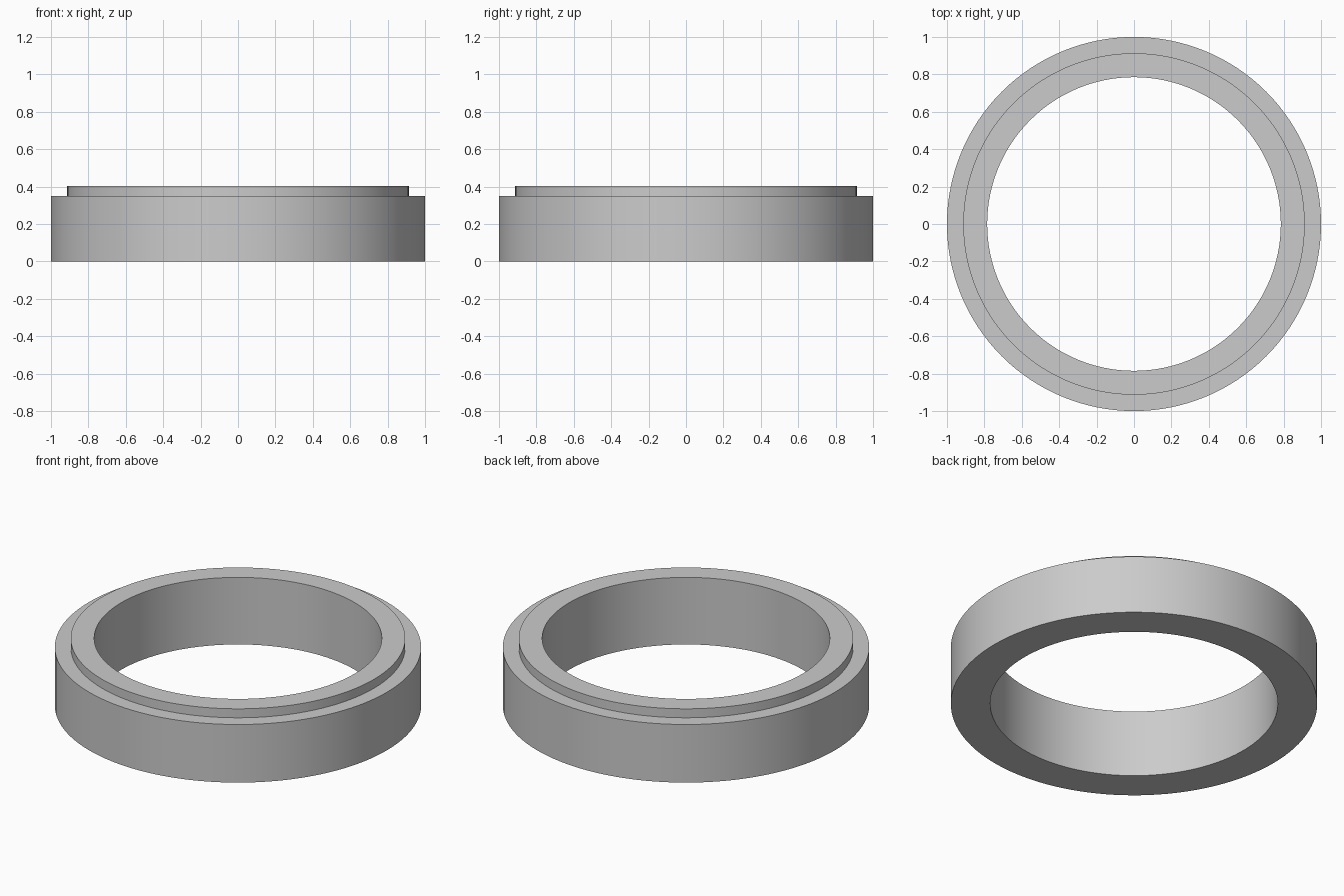
import bpy, bmesh
from math import cos, sin, tau, radians

if "Cube" in bpy.data.objects:
    bpy.data.objects.remove(bpy.data.objects["Cube"])

SEGMENTS = 128

# Closed (radius, height) cross-section: outer wall, ledge, raised lip, bore
profile = [(0.785, 0), (1, 0), (1, 0.35), (0.913, 0.35), (0.913, 0.404), (0.785, 0.404)]


def lathe(name, profile, segments):
    """Revolve a closed profile around z."""
    bm = bmesh.new()
    rings = [[bm.verts.new((r * cos(tau * i / segments), r * sin(tau * i / segments), z))
              for r, z in profile] for i in range(segments)]
    n = len(profile)
    for i in range(segments):
        a, b = rings[i], rings[(i + 1) % segments]
        for j in range(n):
            k = (j + 1) % n
            bm.faces.new((a[j], b[j], b[k], a[k]))
    bmesh.ops.recalc_face_normals(bm, faces=bm.faces)
    mesh = bpy.data.meshes.new(name)
    bm.to_mesh(mesh)
    bm.free()
    obj = bpy.data.objects.new(name, mesh)
    bpy.context.collection.objects.link(obj)
    return obj


# Stepped ring
ring = lathe("stepped_ring", profile, SEGMENTS)
bpy.context.view_layer.objects.active = ring
ring.select_set(True)
bpy.ops.object.shade_smooth_by_angle(angle=radians(30))
